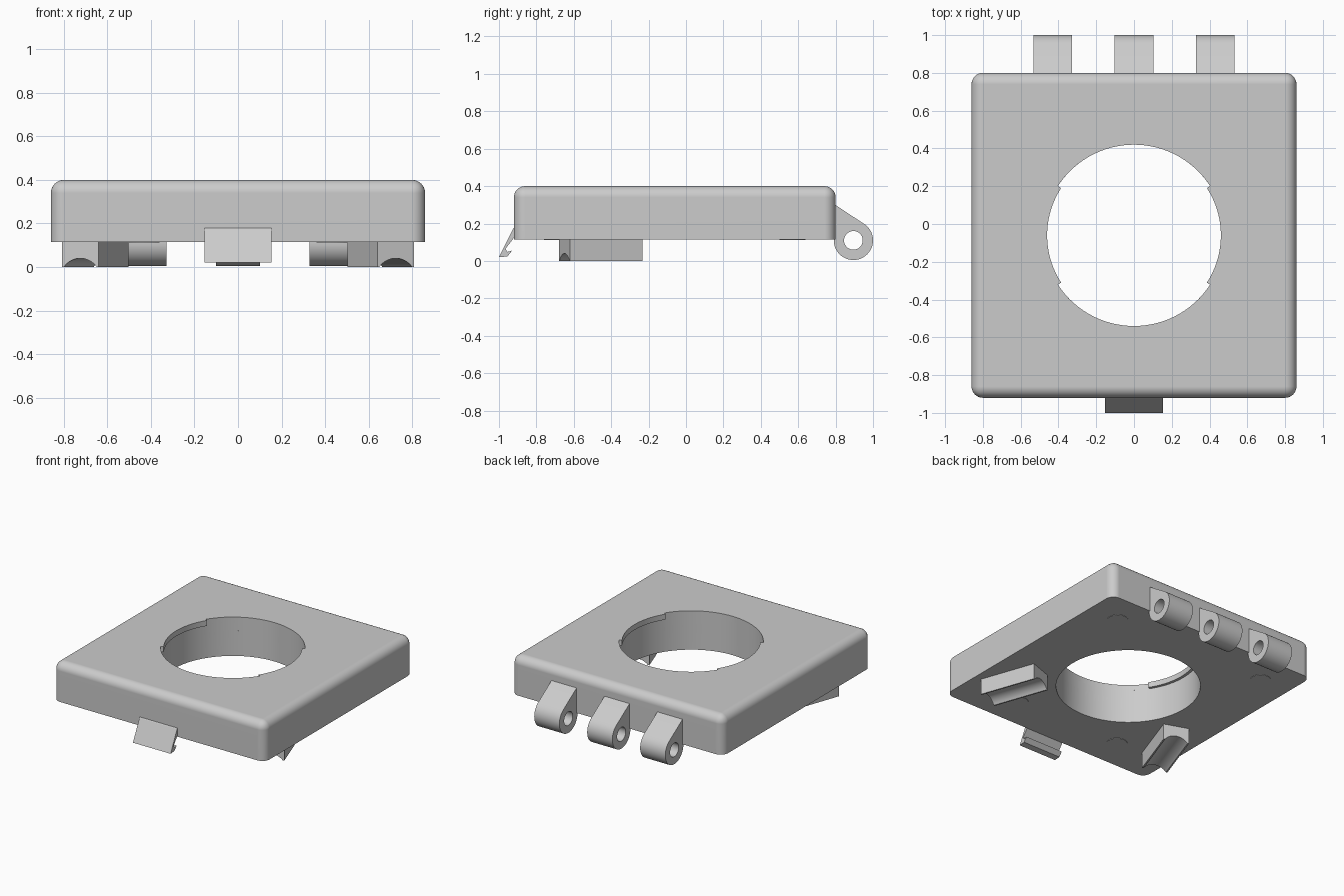
import bpy, bmesh, math
from mathutils import Matrix

if "Cube" in bpy.data.objects:
    bpy.data.objects.remove(bpy.data.objects["Cube"], do_unlink=True)

grey = bpy.data.materials.new("plain grey")
grey.use_nodes = True
GREY = (0.6, 0.6, 0.6, 1.0)
grey.diffuse_color = GREY
grey.node_tree.nodes["Principled BSDF"].inputs["Base Color"].default_value = GREY

CY = -0.06                 # centre of the plate in y
BOTTOM, TOP = 0.115, 0.4   # plate heights


def finish(name, bm):
    bmesh.ops.recalc_face_normals(bm, faces=bm.faces)
    mesh = bpy.data.meshes.new(name)
    bm.to_mesh(mesh)
    bm.free()
    mesh.materials.append(grey)
    obj = bpy.data.objects.new(name, mesh)
    bpy.context.collection.objects.link(obj)
    return obj


def prism(name, outline, depth, matrix):
    """Extrude a 2D outline along its local z, then place it."""
    bm = bmesh.new()
    face = bm.faces.new([bm.verts.new((u, v, 0)) for u, v in outline])
    moved = bmesh.ops.extrude_face_region(bm, geom=[face])["geom"]
    verts = [g for g in moved if isinstance(g, bmesh.types.BMVert)]
    bmesh.ops.translate(bm, verts=verts, vec=(0, 0, depth))
    bmesh.ops.transform(bm, matrix=matrix, verts=bm.verts)
    return finish(name, bm)


def arc(cu, cv, radius, start, end, steps):
    angles = [math.radians(start + (end - start) * i / steps) for i in range(steps + 1)]
    return [(cu + radius * math.cos(a), cv + radius * math.sin(a)) for a in angles]


def activate(obj):
    bpy.ops.object.select_all(action="DESELECT")
    obj.select_set(True)
    bpy.context.view_layer.objects.active = obj


def cut(obj, cutter):
    activate(obj)
    mod = obj.modifiers.new("cut", "BOOLEAN")
    mod.operation = "DIFFERENCE"
    mod.solver = "EXACT"
    mod.object = cutter
    bpy.ops.object.modifier_apply(modifier=mod.name)
    bpy.data.objects.remove(cutter, do_unlink=True)


def smooth(obj):
    activate(obj)
    bpy.ops.object.shade_smooth_by_angle(angle=math.radians(30))


# Plate with rounded corners and rounded top edge
bm = bmesh.new()
bmesh.ops.create_cube(bm, size=1)
bmesh.ops.scale(bm, vec=(1.72, 1.72, TOP - BOTTOM), verts=bm.verts)
bmesh.ops.translate(bm, vec=(0, CY, (TOP + BOTTOM) / 2), verts=bm.verts)
rounded = [e for e in bm.edges if any(v.co.z > 0.3 for v in e.verts)]
bmesh.ops.bevel(bm, geom=rounded, offset=0.06, segments=8, profile=0.5, affect="EDGES")
plate = finish("plate", bm)

# Round opening, narrowed at the top by a thin lip on each side
R, LIP, SPAN = 0.48, 0.46, 33
lower = arc(0, CY, R, 0, 360, 96)[:-1]
upper = []
for turn in (0, 180):
    upper += arc(0, CY, LIP, turn - SPAN, turn + SPAN, 18)
    upper += arc(0, CY, R, turn + SPAN, turn + 180 - SPAN, 30)
cut(plate, prism("opening_cutter", lower, 0.36, Matrix.Translation((0, 0, 0))))
cut(plate, prism("lip_cutter", upper, 0.3, Matrix.Translation((0, 0, 0.3))))
smooth(plate)
weighted = plate.modifiers.new("weighted normals", "WEIGHTED_NORMAL")
weighted.keep_sharp = True

# Profiles drawn in y and z, extruded along x
side = Matrix(((0, 0, 1, 0), (1, 0, 0, 0), (0, 1, 0, 0), (0, 0, 0, 1)))

# Three hinge lugs on the back
HY, HZ, HR = 0.895, 0.11, 0.105
lug = [(0.79, 0.305)] + arc(HY, HZ, HR, 55, -180, 40)
for name, x in (("right", -0.43), ("middle", 0), ("left", 0.43)):
    place = Matrix.Translation((x - 0.102, 0, 0)) @ side
    obj = prism("hinge_lug_" + name, lug, 0.204, place)
    pin = arc(HY, HZ, 0.05, 0, 360, 32)[:-1]
    away = Matrix.Translation((x - 0.2, 0, 0)) @ side
    cut(obj, prism("pin_cutter", pin, 0.4, away))
    smooth(obj)

# Snap clip with a small hook on the front
clip = [(-0.915, 0.185), (-0.925, 0.172), (-1.0, 0.02), (-0.955, 0.024),
        (-0.93, 0.055), (-0.955, 0.048), (-0.965, 0.065), (-0.915, 0.13)]
prism("front_clip", clip, 0.306, Matrix.Translation((-0.153, 0, 0)) @ side)

# Two slanted feet with an arched groove along the underside
foot = [(-0.09, BOTTOM), (-0.09, 0)] + arc(0, -0.06, 0.1, 143.13, 36.87, 16)
foot += [(0.09, 0), (0.09, BOTTOM)]
# The cross-section is drawn in x and z and extruded towards the back
along = Matrix(((1, 0, 0, 0), (0, 0, 1, 0), (0, 1, 0, 0), (0, 0, 0, 1)))
for name, s in (("left", 1), ("right", -1)):
    place = (Matrix.Translation((s * 0.725, -0.65, 0))
             @ Matrix.Rotation(s * math.radians(19.5), 4, "Z") @ along)
    smooth(prism("foot_" + name, foot, 0.41, place))

# Flush round plugs under the plate
disc = arc(0, 0, 0.07, 0, 360, 32)[:-1]
for end, x, y in (("back", 0.62, 0.57), ("front", 0.43, -0.69)):
    for name, s in (("left", 1), ("right", -1)):
        prism(f"plug_{end}_{name}", disc, 0.006,
              Matrix.Translation((s * x, y, BOTTOM - 0.003)))
